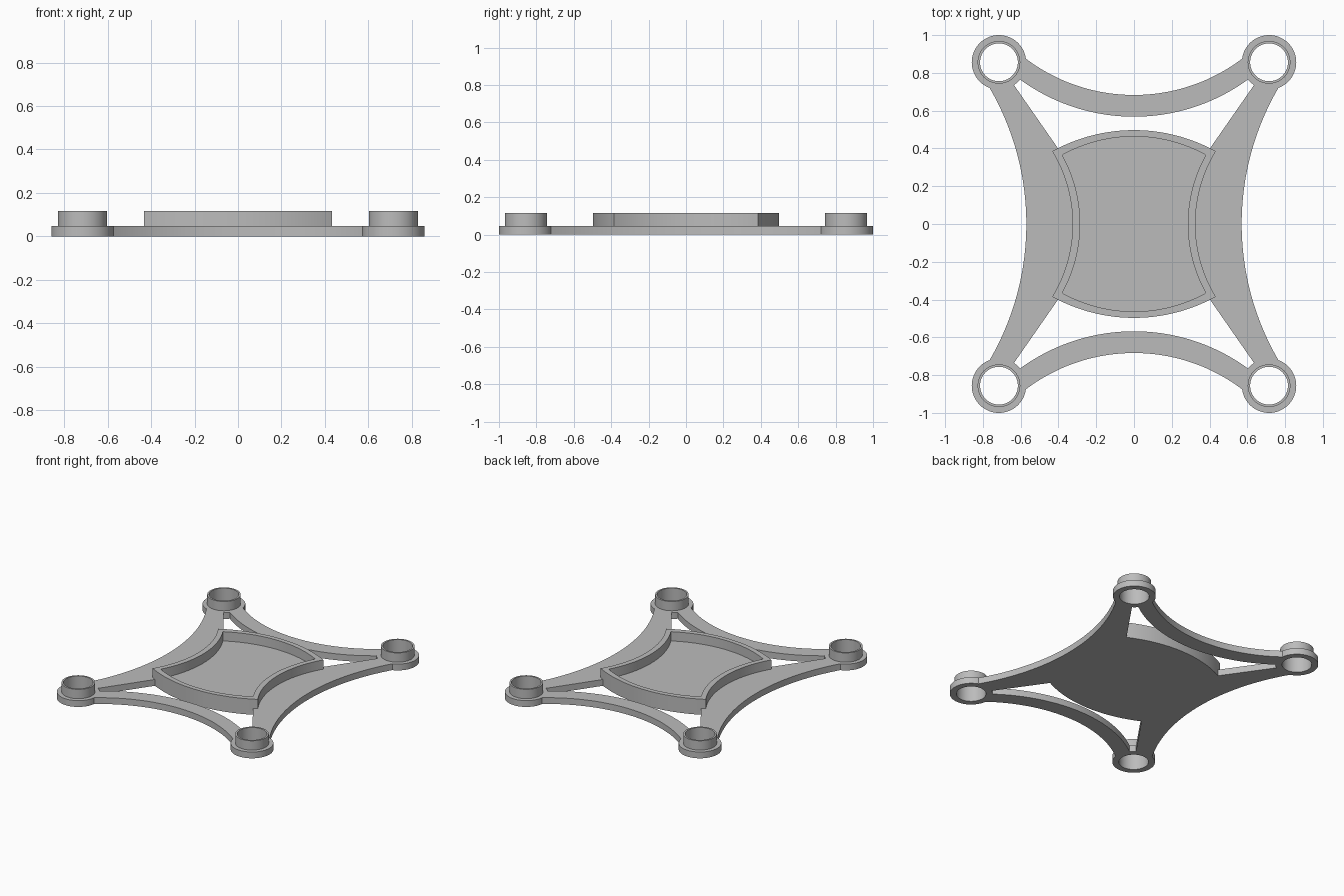
import bpy, bmesh, math
from mathutils import Vector

cube = bpy.data.objects.get("Cube")
if cube:
    bpy.data.objects.remove(cube)

PLATE, TOP = 0.047, 0.116          # plate thickness, height of collars and tray wall
MX, MY = 0.715, 0.856              # ring centres
CORNERS = [(sx * MX, sy * MY) for sx in (-1, 1) for sy in (-1, 1)]

grey = bpy.data.materials.new("plain grey")
grey.use_nodes = True
colour = (0.5, 0.5, 0.5, 1)
grey.diffuse_color = colour
grey.node_tree.nodes["Principled BSDF"].inputs["Base Color"].default_value = colour


def arc(a, mid, b, n=32):
    """Points on the circle through a, mid and b, where mid is halfway."""
    a, m, b = Vector(a), Vector(mid), Vector(b)
    chord = (a + b) / 2
    sag = m - chord
    half = (b - a).length / 2
    r = (half ** 2 + sag.length ** 2) / (2 * sag.length)
    up, along = sag.normalized(), (b - a).normalized()
    centre = m - up * r
    sweep = math.atan2(half, r - sag.length)
    angles = [sweep * (2 * i / n - 1) for i in range(n + 1)]
    return [centre + up * r * math.cos(t) + along * r * math.sin(t) for t in angles]


def circle(c, r, n=64):
    return [Vector((c[0] + r * math.cos(math.tau * i / n),
                    c[1] + r * math.sin(math.tau * i / n))) for i in range(n)]


def new_object(name, bm):
    bmesh.ops.recalc_face_normals(bm, faces=bm.faces)
    mesh = bpy.data.meshes.new(name)
    bm.to_mesh(mesh)
    bm.free()
    mesh.materials.append(grey)
    ob = bpy.data.objects.new(name, mesh)
    bpy.context.collection.objects.link(ob)
    return ob


def prism(name, outline, z0, z1):
    bm = bmesh.new()
    low, high = [[bm.verts.new((p.x, p.y, z)) for p in outline] for z in (z0, z1)]
    bm.faces.new(low)
    bm.faces.new(high)
    for i in range(len(low)):
        bm.faces.new((low[i - 1], low[i], high[i], high[i - 1]))
    return new_object(name, bm)


def tube(name, outer, inner, z0, z1):
    bm = bmesh.new()
    loops = [[bm.verts.new((p.x, p.y, z)) for p in line]
             for line, z in ((outer, z0), (outer, z1), (inner, z1), (inner, z0))]
    for k in range(4):
        a, b = loops[k - 1], loops[k]
        for i in range(len(a)):
            bm.faces.new((a[i - 1], a[i], b[i], b[i - 1]))
    return new_object(name, bm)


def activate(ob):
    bpy.ops.object.select_all(action='DESELECT')
    ob.select_set(True)
    bpy.context.view_layer.objects.active = ob


def combine(target, other, operation):
    activate(target)
    mod = target.modifiers.new(operation, 'BOOLEAN')
    mod.operation, mod.object, mod.solver = operation, other, 'EXACT'
    bpy.ops.object.modifier_apply(modifier=mod.name)
    bpy.data.objects.remove(other)


def tray(x, y, side, end):
    """Four-arc outline: sides curve inward, ends bulge outward."""
    return (arc((x, -y), (side, 0), (x, y))[:-1] + arc((x, y), (0, end), (-x, y))[:-1]
            + arc((-x, y), (-side, 0), (-x, -y))[:-1] + arc((-x, -y), (0, -end), (x, -y))[:-1])


# Frame plate: tray floor, side rails, end arms and ring flanges in one piece
outer_tray = tray(0.433, 0.385, 0.325, 0.497)
inner_tray = tray(0.38, 0.365, 0.285, 0.463)
frame = prism("frame_plate", outer_tray, 0, PLATE)
for s in (-1, 1):
    rail = arc((s * 0.77, -0.73), (s * 0.57, 0), (s * 0.77, 0.73), 48)
    rail += [Vector((s * x, y)) for x, y in
             ((0.635, 0.735), (0.395, 0.39), (0.2, 0.3), (0.2, -0.3), (0.395, -0.39), (0.635, -0.735))]
    combine(frame, prism("side_rail", rail, 0, PLATE), 'UNION')
for c in CORNERS:
    combine(frame, prism("ring_flange", circle(c, 0.144), 0, PLATE), 'UNION')
for s in (-1, 1):
    arm = arc((-0.585, s * 0.885), (0, s * 0.683), (0.585, s * 0.885), 48)
    arm += arc((0.61, s * 0.77), (0, s * 0.568), (-0.61, s * 0.77), 48)
    combine(frame, prism("end_arm", arm, 0, PLATE), 'UNION')
for c in CORNERS:
    combine(frame, prism("ring_hole", circle(c, 0.1), -0.1, 0.2), 'DIFFERENCE')

# Raised tray wall and the four collars
parts = [frame, tube("tray_wall", outer_tray, inner_tray, PLATE, TOP)]
for c in CORNERS:
    name = ("back" if c[1] > 0 else "front") + ("_left" if c[0] > 0 else "_right") + "_collar"
    parts.append(tube(name, circle(c, 0.113), circle(c, 0.1), PLATE, TOP))

for ob in parts:
    activate(ob)
    bpy.ops.object.shade_smooth_by_angle(angle=math.radians(30))
